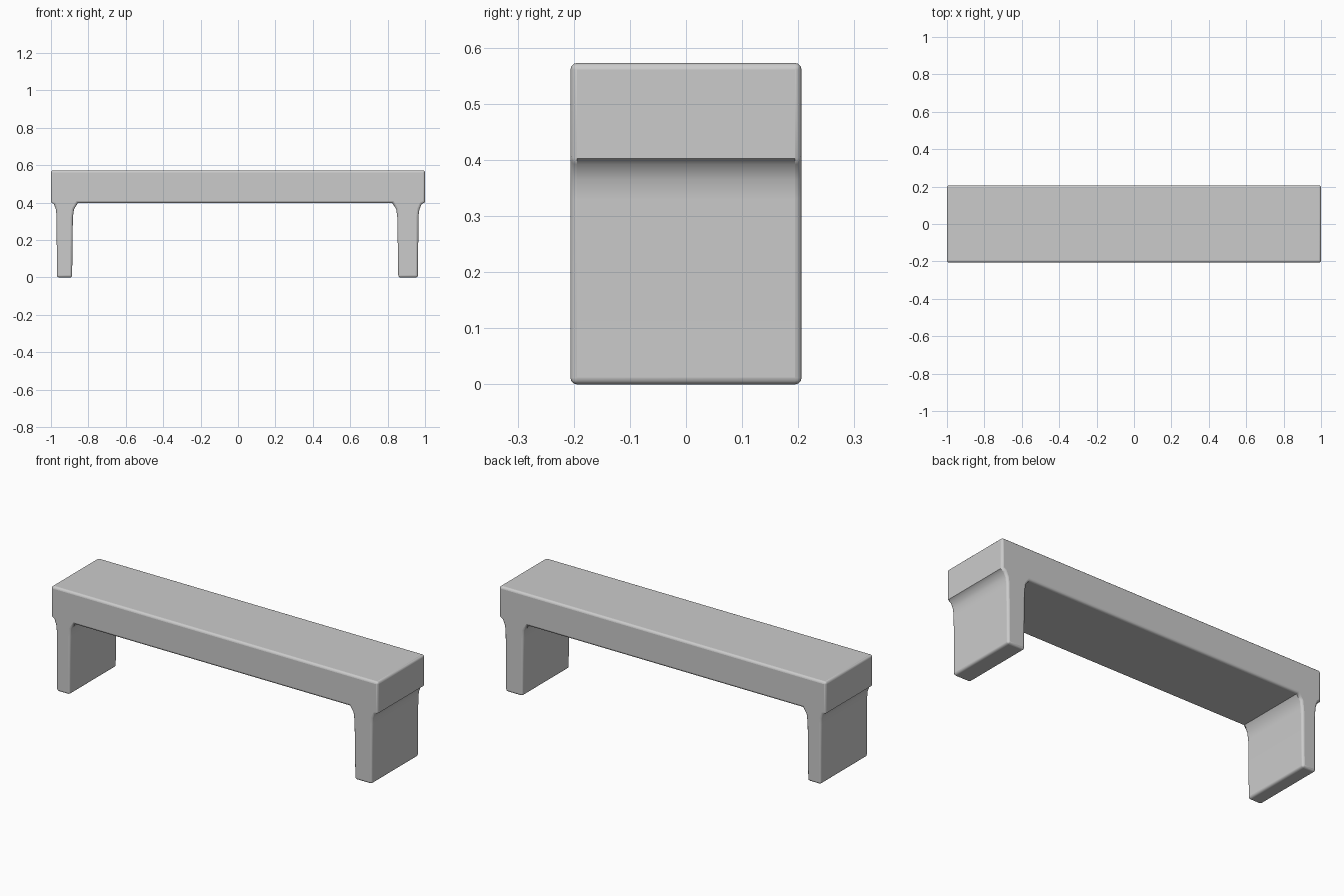
import bpy, bmesh

if "Cube" in bpy.data.objects:
    bpy.data.objects.remove(bpy.data.objects["Cube"])

HALF_DEPTH = 0.206

# Front outline of the bench: left leg, underside, right leg, seat
outline = [
    (-0.968, 0.0), (-0.887, 0.0), (-0.883, 0.32), (-0.877, 0.365), (-0.857, 0.397),
    (0.825, 0.397), (0.846, 0.365), (0.852, 0.32), (0.857, 0.0),
    (0.962, 0.0), (0.965, 0.33), (0.970, 0.365), (0.982, 0.392), (1.0, 0.403),
    (1.0, 0.573), (-1.0, 0.573),
    (-1.0, 0.403), (-0.984, 0.392), (-0.974, 0.365), (-0.970, 0.33),
]

# Extrude the outline through the full depth
bm = bmesh.new()
face = bm.faces.new([bm.verts.new((x, -HALF_DEPTH, z)) for x, z in outline])
ext = bmesh.ops.extrude_face_region(bm, geom=[face])
moved = [v for v in ext["geom"] if isinstance(v, bmesh.types.BMVert)]
bmesh.ops.translate(bm, verts=moved, vec=(0, 2 * HALF_DEPTH, 0))
bmesh.ops.recalc_face_normals(bm, faces=bm.faces[:])
mesh = bpy.data.meshes.new("bench")
bm.to_mesh(mesh)
bm.free()

bench = bpy.data.objects.new("bench", mesh)
bpy.context.collection.objects.link(bench)
bpy.context.view_layer.objects.active = bench
bench.select_set(True)

# Softly rounded edges
bevel = bench.modifiers.new("rounded_edges", "BEVEL")
bevel.width = 0.012
bevel.segments = 3
bevel.limit_method = "ANGLE"
bevel.angle_limit = 1.2
bevel.use_clamp_overlap = False
bpy.ops.object.shade_smooth_by_angle(angle=0.7)
normals = bench.modifiers.new("clean_shading", "WEIGHTED_NORMAL")
normals.keep_sharp = True
